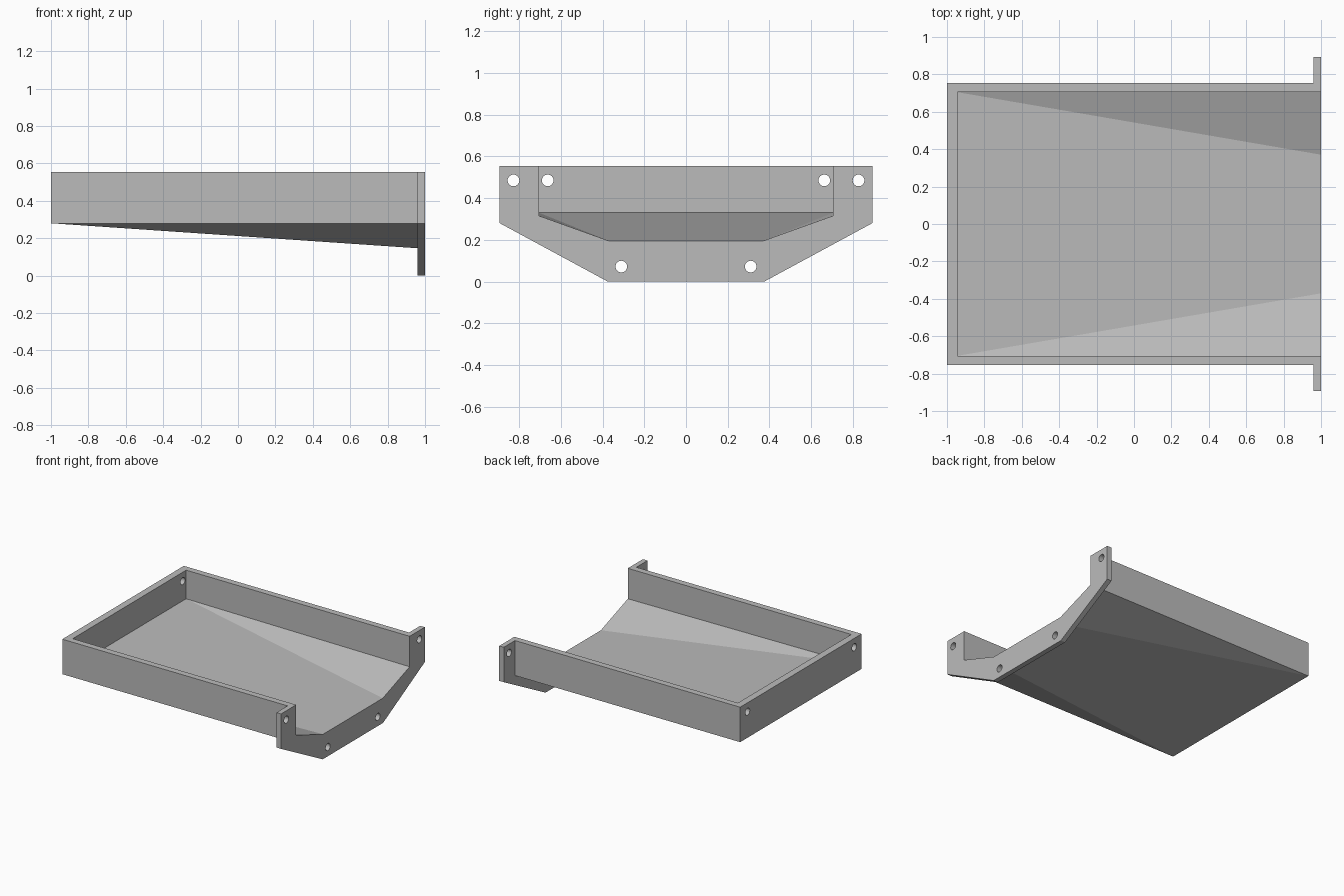
import bpy
import bmesh
from math import pi

if "Cube" in bpy.data.objects:
    bpy.data.objects.remove(bpy.data.objects["Cube"], do_unlink=True)

grey = bpy.data.materials.new("plain grey")
grey.use_nodes = True
colour = (0.5, 0.5, 0.5, 1)
grey.diffuse_color = colour
grey.node_tree.nodes["Principled BSDF"].inputs["Base Color"].default_value = colour


def hull(name, half_points):
    """Convex solid from points mirrored across y = 0."""
    bm = bmesh.new()
    for x, y, z in half_points:
        for side in (-1, 1):
            bm.verts.new((x, side * y, z))
    bmesh.ops.convex_hull(bm, input=bm.verts[:])
    bmesh.ops.dissolve_limit(bm, angle_limit=0.001, verts=bm.verts[:], edges=bm.edges[:])
    bmesh.ops.recalc_face_normals(bm, faces=bm.faces[:])
    mesh = bpy.data.meshes.new(name)
    bm.to_mesh(mesh)
    bm.free()
    mesh.materials.append(grey)
    obj = bpy.data.objects.new(name, mesh)
    bpy.context.collection.objects.link(obj)
    return obj


def combine(target, tool, operation):
    """Apply a boolean and discard the tool."""
    tool.hide_render = True
    mod = target.modifiers.new(operation, "BOOLEAN")
    mod.operation, mod.object, mod.solver = operation, tool, "EXACT"
    bpy.context.view_layer.objects.active = target
    bpy.ops.object.modifier_apply(modifier=mod.name)
    bpy.data.objects.remove(tool, do_unlink=True)


TOP, RIM = 0.555, 0.28

# Tray shell: flat at the closed end, deepening to a trapezoid at the open end
tray = hull("tray", [(x, 0.755, z) for x in (-1, 0.98) for z in (RIM, TOP)]
            + [(0.98, 0.375, 0.145)])

# Mounting flange around the open end
flange = hull("flange", [(x, y, z) for x in (0.96, 1)
                         for y, z in ((0.893, TOP), (0.893, RIM), (0.375, 0))])
combine(tray, flange, "UNION")

# Hollow with a sloping floor, open at the top and the flange end
hollow = hull("hollow_cutter", [
    (-0.945, 0.705, 0.33), (-0.945, 0.705, 0.7),
    (1.05, 0.705, 0.315), (1.05, 0.705, 0.7), (1.05, 0.362, 0.192)])
combine(tray, hollow, "DIFFERENCE")

# Bolt holes: two in the end wall, four in the flange
for x, y, z in ((-0.97, 0.663, 0.485), (0.98, 0.827, 0.485), (0.98, 0.31, 0.072)):
    for side in (-1, 1):
        bpy.ops.mesh.primitive_cylinder_add(vertices=32, radius=0.028, depth=0.12,
                                            location=(x, side * y, z), rotation=(0, pi / 2, 0))
        drill = bpy.context.object
        drill.data.materials.append(grey)
        combine(tray, drill, "DIFFERENCE")
